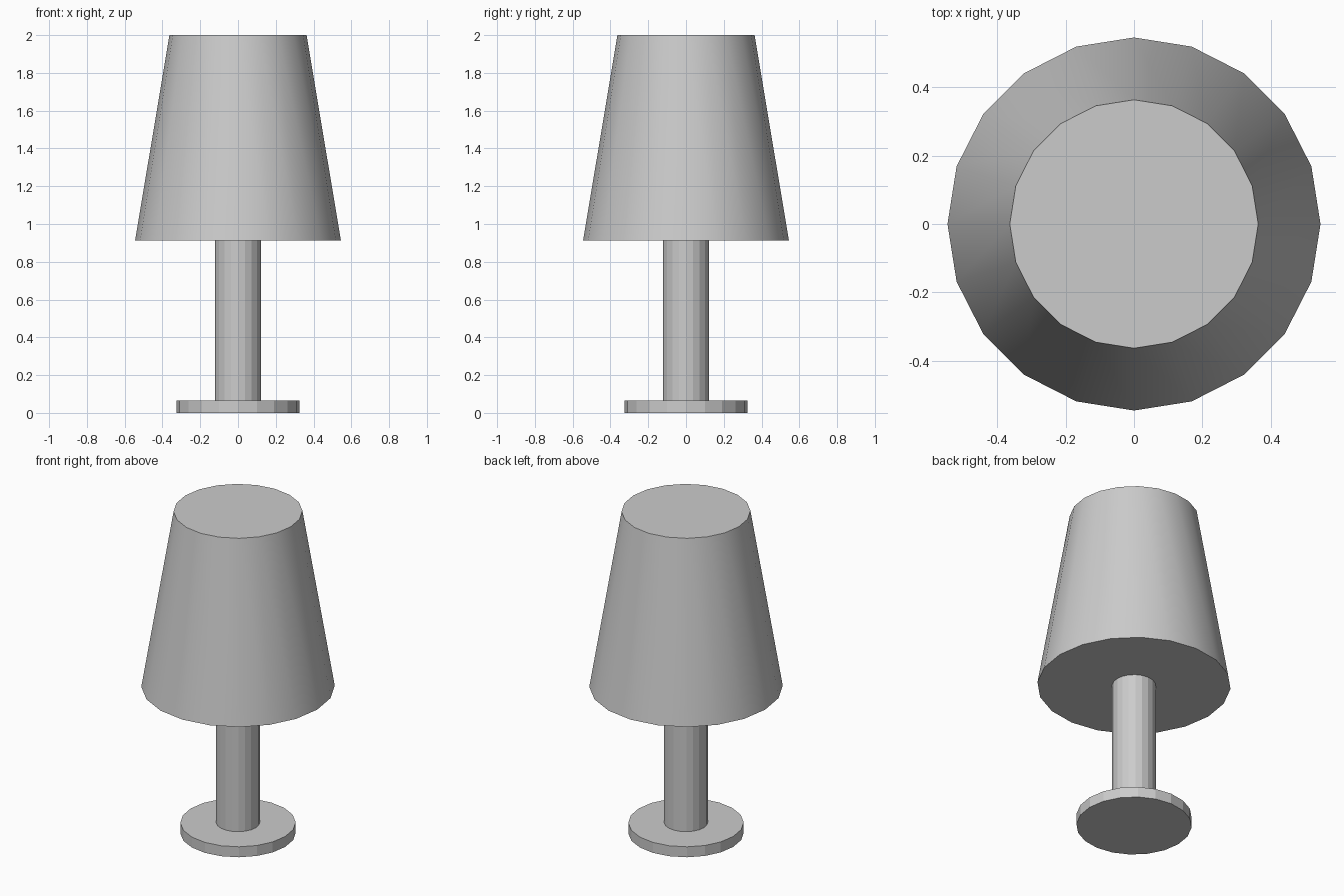
import bpy

if "Cube" in bpy.data.objects:
    bpy.data.objects.remove(bpy.data.objects["Cube"])


def frustum(name, r_bottom, r_top, z0, z1, smooth=False):
    # 20-sided capped cone section with a vertex on the +y axis
    bpy.ops.mesh.primitive_cone_add(
        vertices=20, radius1=r_bottom, radius2=r_top,
        depth=z1 - z0, location=(0, 0, (z0 + z1) / 2))
    obj = bpy.context.object
    obj.name = name
    if smooth:
        bpy.ops.object.shade_smooth_by_angle()
    return obj


# Flat disc foot
frustum("base", 0.325, 0.325, 0.0, 0.065)

# Upright post between foot and shade
frustum("stem", 0.123, 0.123, 0.065, 0.912)

# Closed tapered shade
frustum("lampshade", 0.545, 0.363, 0.912, 2.0, smooth=True)
